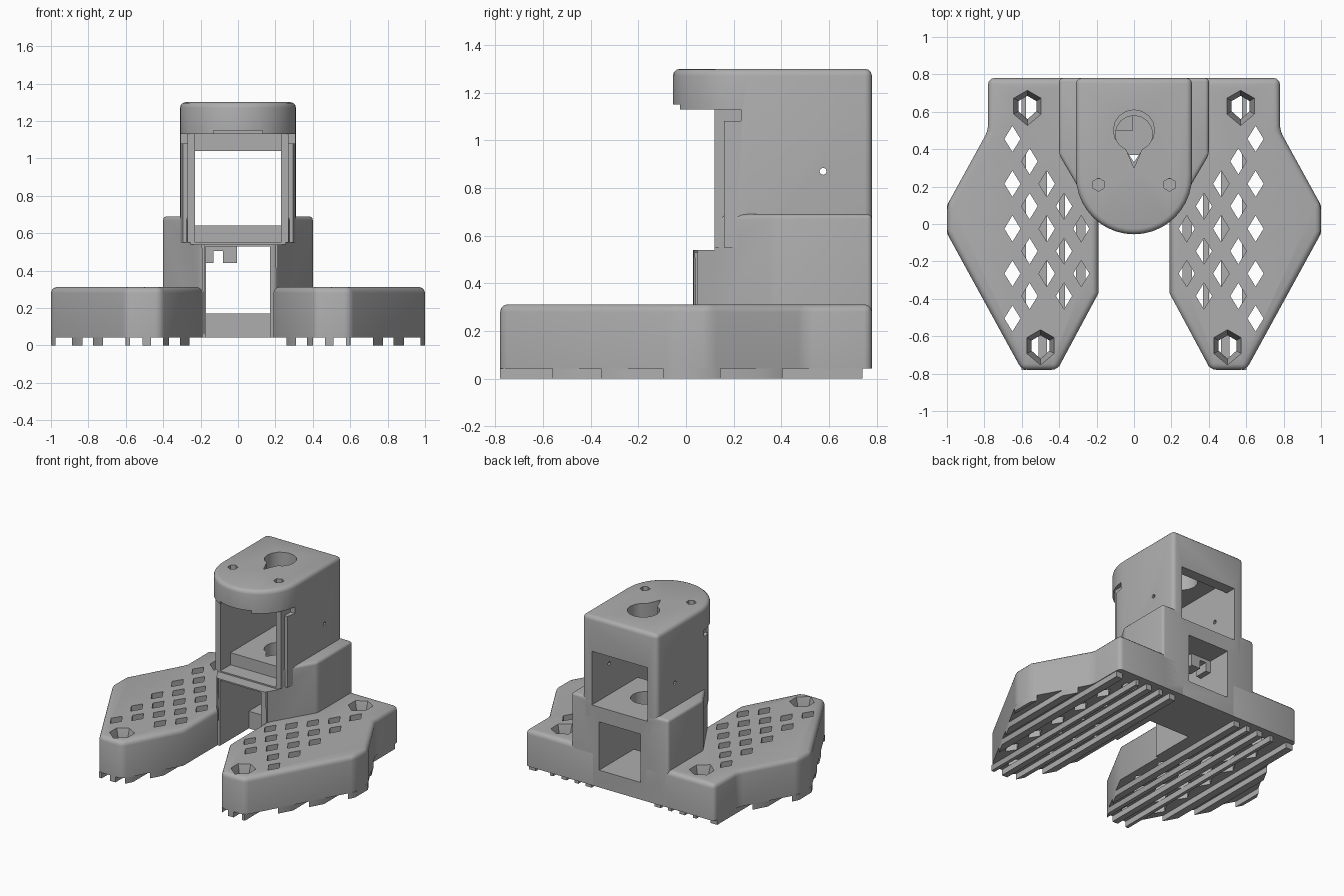
import bpy, bmesh, math
from mathutils import Vector

if "Cube" in bpy.data.objects:
    bpy.data.objects.remove(bpy.data.objects["Cube"])

grey = bpy.data.materials.new("plain grey")
grey.use_nodes = True
COLOUR = (0.42, 0.42, 0.42, 1)
grey.diffuse_color = COLOUR
grey.node_tree.nodes["Principled BSDF"].inputs["Base Color"].default_value = COLOUR


def add_prism(bm, pts, z0, z1, top_pts=None):
    """Extrude an outline from z0 to z1, optionally to another top outline."""
    low = [bm.verts.new((x, y, z0)) for x, y in pts]
    high = [bm.verts.new((x, y, z1)) for x, y in (top_pts or pts)]
    bm.faces.new(low)
    bm.faces.new(high)
    for i in range(len(low)):
        j = (i + 1) % len(low)
        bm.faces.new((low[i], low[j], high[j], high[i]))


def finish(bm, name):
    bmesh.ops.recalc_face_normals(bm, faces=bm.faces[:])
    mesh = bpy.data.meshes.new(name)
    bm.to_mesh(mesh)
    bm.free()
    mesh.materials.append(grey)
    obj = bpy.data.objects.new(name, mesh)
    bpy.context.collection.objects.link(obj)
    return obj


def prism(name, pts, z0, z1, rounding=0):
    bm = bmesh.new()
    add_prism(bm, pts, z0, z1)
    bmesh.ops.recalc_face_normals(bm, faces=bm.faces[:])
    if rounding:
        edges = [e for e in bm.edges if e.calc_face_angle() > 0.5
                 and max(v.co.z for v in e.verts) > z0 + 0.01]
        bmesh.ops.bevel(bm, geom=edges, offset=rounding, segments=3,
                        profile=0.5, affect='EDGES', clamp_overlap=True)
    return finish(bm, name)


def rect(x0, x1, y0, y1):
    return [(x0, y0), (x1, y0), (x1, y1), (x0, y1)]


def polygon(cx, cy, r, n, point=0):
    """Regular outline; with point set it becomes a teardrop towards -y."""
    pts = []
    for i in range(n):
        a = 2 * math.pi * i / n - math.pi / 2
        s = point if point and i == 0 else r
        pts.append((cx + s * math.cos(a), cy + s * math.sin(a)))
    return pts


def boolean(obj, tool, operation='DIFFERENCE'):
    mod = obj.modifiers.new("cut", 'BOOLEAN')
    mod.object, mod.operation, mod.solver = tool, operation, 'EXACT'
    bpy.context.view_layer.objects.active = obj
    bpy.ops.object.modifier_apply(modifier=mod.name)
    bpy.data.objects.remove(tool)


def cut(obj, pts, z0, z1):
    boolean(obj, prism("cutter", pts, z0, z1))


def mirrored(pts):
    return pts + [(-x, y) for x, y in reversed(pts)]


FOOT = [(0.19, 0.78), (0.78, 0.78), (0.78, 0.5), (1, 0.1), (1, -0.05),
        (0.6, -0.78), (0.41, -0.78), (0.19, -0.37)]
SCREWS = [(0.57, 0.63), (0.5, -0.65)]


def edge_distance(p):
    """Signed distance inside the convex foot outline."""
    best = 9
    for a, b in zip(FOOT, FOOT[1:] + FOOT[:1]):
        d = (Vector(b) - Vector(a)).normalized()
        v = Vector(p) - Vector(a)
        best = min(best, v.x * d.y - v.y * d.x)
    return best


def grille_centres():
    for j in range(-3, 13):
        for i in range(-5, 7):
            x, y = 0.65 - i * 0.092, 0.455 - j * 0.12
            clear = all(math.dist((x, y), s) > 0.155 for s in SCREWS)
            beside_body = x > 0.24 + max(0, y - 0.03) * 0.6
            if (i + j) % 2 == 0 and edge_distance((x, y)) > 0.06 and clear \
                    and beside_body and y < 0.5:
                yield x, y


# Feet with diamond grille, screw wells and tread ribs
for side, label in ((1, "left"), (-1, "right")):
    outline = [(side * x, y) for x, y in FOOT]
    foot = prism(label + "_foot", outline, 0.042, 0.312, 0.032)
    bm = bmesh.new()
    for x, y in grille_centres():
        x *= side
        add_prism(bm, [(x - 0.043, y), (x, y - 0.07), (x + 0.043, y), (x, y + 0.07)], -0.1, 0.4)
    boolean(foot, finish(bm, "grille_cutter"))
    bm = bmesh.new()
    for x, y in SCREWS:
        add_prism(bm, polygon(side * x, y, 0.055, 6, 0.07), -0.1, 0.22)
    boolean(foot, finish(bm, "screw_cutter"))
    bm = bmesh.new()
    for x, y in SCREWS:
        add_prism(bm, polygon(side * x, y, 0.055, 6, 0.07), 0.21, 0.33,
                  polygon(side * x, y, 0.09, 6, 0.11))
    boolean(foot, finish(bm, "countersink_cutter"))

    ribs = prism(label + "_tread_ribs", outline, 0, 0.043)
    bm = bmesh.new()
    for x, w in ((0.285, 0.05), (0.385, 0.03), (0.487, 0.045), (0.59, 0.025),
                 (0.748, 0.055), (0.86, 0.055), (0.99, 0.03)):
        x *= side
        add_prism(bm, rect(x - w / 2, x + w / 2, -0.9, 0.74), -0.1, 0.1)
    boolean(ribs, finish(bm, "rib_tool"), 'INTERSECT')

# Lower body: shoulders, floor, shelf and cable window
body = prism("lower_body", mirrored([(0.4, 0.78), (0.4, 0.37), (0.2, 0.03)]), 0.042, 0.69, 0.02)
cut(body, rect(-0.5, 0.5, -0.1, 0.12), 0.54, 0.8)
cut(body, rect(-0.17, 0.17, -0.1, 0.9), 0.17, 0.53)
cut(body, rect(-0.17, 0.17, -0.1, 0.37), 0, 0.2)
cut(body, rect(-0.23, 0.23, -0.1, 0.24), 0.55, 0.8)
cut(body, rect(-0.23, 0.23, -0.1, 0.9), 0.64, 0.8)
cut(body, polygon(0, 0.48, 0.1, 16, 0.15), 0.5, 0.7)

# Tower with rounded overhanging cap
arc = [(0.31 * math.cos(a), 0.255 - 0.31 * math.sin(a))
       for a in (math.pi * k / 20 for k in range(21))]
tower = prism("tower", [(0.31, 0.78)] + arc + [(-0.31, 0.78)], 0.55, 1.3, 0.03)
cut(tower, rect(-0.5, 0.5, -0.2, 0.12), 0.4, 1.13)
cut(tower, rect(-0.23, 0.23, -0.2, 0.7), 0.4, 1.13)
cut(tower, rect(-0.23, 0.23, -0.2, 0.9), 0.4, 1.04)
cut(tower, rect(-0.13, 0.13, -0.2, 0.2), 1.1, 1.15)
for s in (1, -1):
    x0, x1 = sorted((s * 0.27, s * 0.4))
    cut(tower, rect(x0, x1, -0.2, 0.16), 0.4, 1.13)
    cut(tower, rect(x0, x1, -0.2, 0.23), 1.08, 1.13)
    cut(tower, polygon(s * 0.19, 0.21, 0.035, 6), 1, 1.4)
cut(tower, polygon(0, 0.5, 0.11, 16, 0.2), 1.05, 1.4)

# Pin hole through both tower walls
pin = prism("pin_cutter", polygon(0, 0, 0.015, 8), -0.5, 0.5)
pin.rotation_euler.y = math.pi / 2
pin.location = (0, 0.575, 0.87)
bpy.context.view_layer.update()
boolean(tower, pin)

# Cable clip under the shelf
prism("cable_clip_outer", rect(-0.175, -0.13, 0.5, 0.6), 0.44, 0.51)
prism("cable_clip_inner", rect(-0.08, -0.005, 0.5, 0.6), 0.44, 0.535)
prism("cable_clip_bridge", rect(-0.175, -0.005, 0.5, 0.6), 0.505, 0.535)

# Smooth the rounded edges only
bpy.ops.object.select_all(action='DESELECT')
for obj in bpy.context.collection.objects:
    if obj.type == 'MESH' and grey.name in obj.data.materials:
        obj.select_set(True)
        bpy.context.view_layer.objects.active = obj
bpy.ops.object.shade_smooth_by_angle(angle=math.radians(35))
